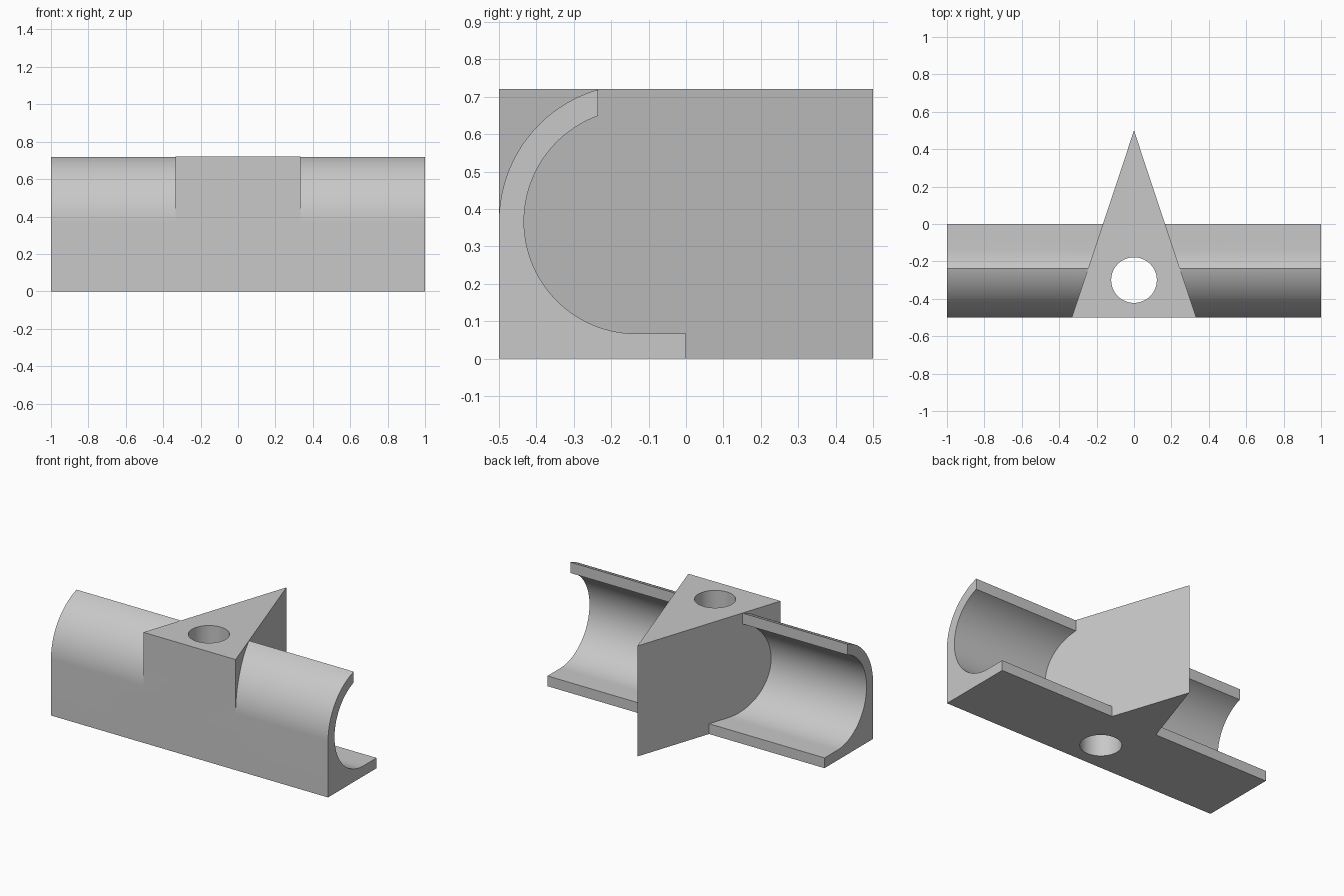
import bpy
import bmesh
from math import acos, asin, cos, pi, sin

cube = bpy.data.objects.get("Cube")
if cube:
    bpy.data.objects.remove(cube, do_unlink=True)

grey = bpy.data.materials.new("light grey")
grey.use_nodes = True
colour = (0.58, 0.58, 0.58, 1)
grey.diffuse_color = colour
grey.node_tree.nodes["Principled BSDF"].inputs["Base Color"].default_value = colour


def prism(name, outline, offset):
    """Solid made by sweeping a closed outline of 3D points along an offset."""
    bm = bmesh.new()
    face = bm.faces.new([bm.verts.new(p) for p in outline])
    swept = bmesh.ops.extrude_face_region(bm, geom=[face])["geom"]
    bmesh.ops.translate(bm, vec=offset,
                        verts=[v for v in swept if isinstance(v, bmesh.types.BMVert)])
    bmesh.ops.recalc_face_normals(bm, faces=bm.faces)
    mesh = bpy.data.meshes.new(name)
    bm.to_mesh(mesh)
    bm.free()
    mesh.materials.append(grey)
    obj = bpy.data.objects.new(name, mesh)
    bpy.context.collection.objects.link(obj)
    return obj


def arc(cy, cz, r, start, end, steps):
    return [(cy + r * cos(start + (end - start) * i / steps),
             cz + r * sin(start + (end - start) * i / steps)) for i in range(steps + 1)]


def combine(target, other, operation):
    mod = target.modifiers.new(operation.lower(), "BOOLEAN")
    mod.operation = operation
    mod.solver = "EXACT"
    mod.object = other
    bpy.context.view_layer.objects.active = target
    bpy.ops.object.modifier_apply(modifier=mod.name)
    bpy.data.objects.remove(other, do_unlink=True)


# Trough section: rounded back, square foot, open channel
CY, CZ = -0.133, 0.367
OUTER, INNER, LIP = 0.367, 0.3, -0.235
outer_start = acos((LIP - CY) / OUTER)
inner_start = acos((LIP - CY) / INNER)
section = arc(CY, CZ, OUTER, outer_start, pi, 32)
section += [(-0.5, 0), (0, 0), (0, CZ - INNER)]
section += arc(CY, CZ, INNER, 1.5 * pi, inner_start, 48)
body = prism("trough_with_wedge", [(-1, y, z) for y, z in section], (2, 0, 0))

# Triangular wedge across the middle
wedge = prism("wedge", [(-0.333, -0.5, 0), (0.333, -0.5, 0), (0, 0.5, 0)], (0, 0, 0.721))
combine(body, wedge, "UNION")

# Vertical through hole
ring = arc(0, -0.3, 0.122, 0, 2 * pi, 64)[:-1]
drill = prism("hole_cutter", [(x, y, -0.1) for x, y in ring], (0, 0, 1))
drill.hide_render = True
combine(body, drill, "DIFFERENCE")

# Smooth curves, crisp edges
bpy.ops.object.select_all(action="DESELECT")
body.select_set(True)
bpy.context.view_layer.objects.active = body
bpy.ops.object.shade_smooth_by_angle(angle=pi / 6)
